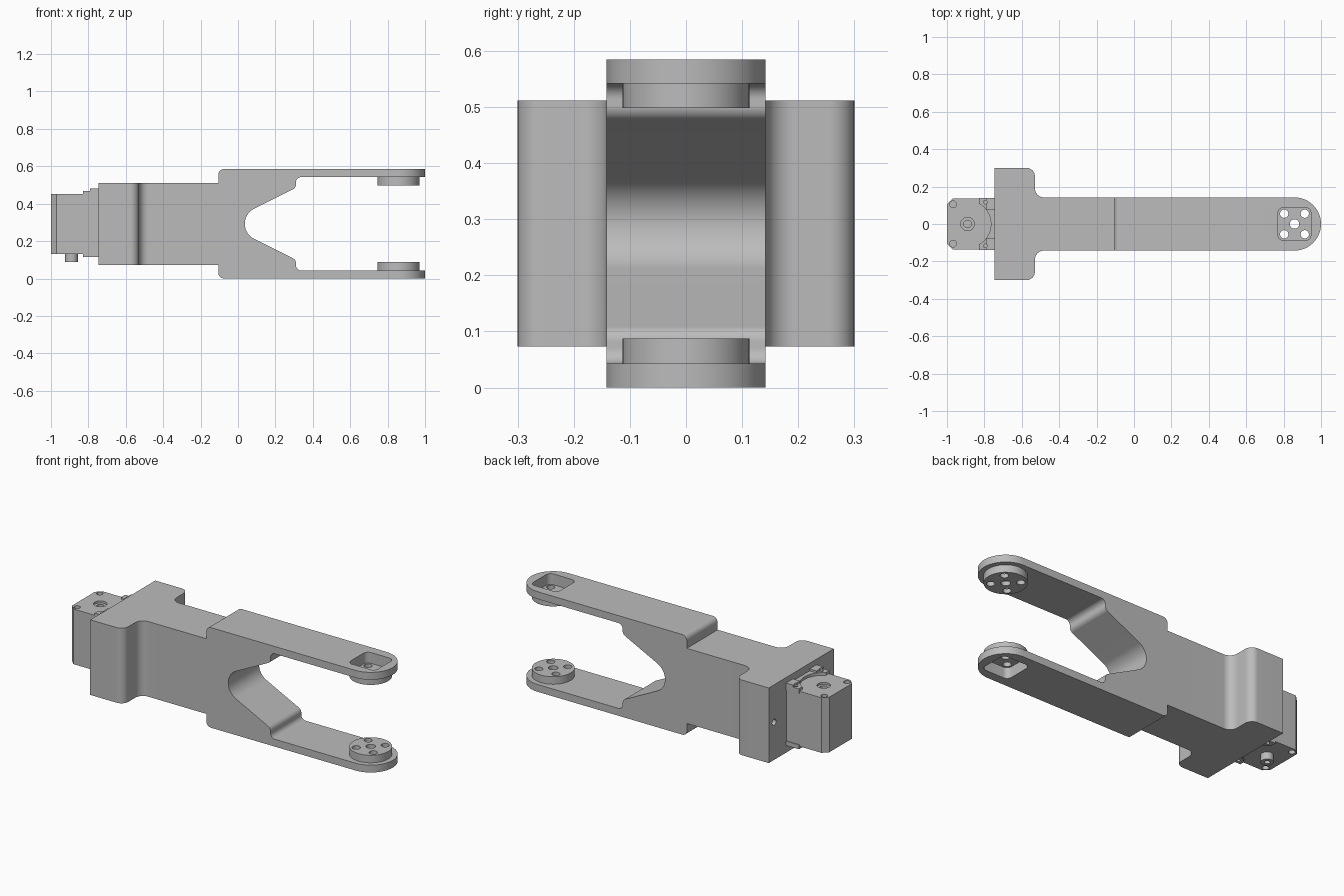
import bpy, bmesh, math
from mathutils import Vector

cube = bpy.data.objects.get("Cube")
if cube:
    bpy.data.objects.remove(cube, do_unlink=True)

grey = bpy.data.materials.new("satin_grey")
grey.use_nodes = True
COLOUR = (0.5, 0.5, 0.5, 1)
grey.diffuse_color = COLOUR
grey.node_tree.nodes["Principled BSDF"].inputs["Base Color"].default_value = COLOUR

MID = 0.2925  # height of the mirror plane


def fillet(points, steps=10):
    """Round the corners of a closed outline given as (u, v[, radius])."""
    out = []
    for i, p in enumerate(points):
        c = Vector(p[:2])
        if len(p) < 3:
            out.append(c)
            continue
        a = (Vector(points[i - 1][:2]) - c).normalized()
        b = (Vector(points[(i + 1) % len(points)][:2]) - c).normalized()
        half = a.angle(b) / 2
        centre = c + (a + b).normalized() * p[2] / math.sin(half)
        reach = p[2] / math.tan(half)
        start, end = c + a * reach - centre, c + b * reach - centre
        for s in range(steps + 1):
            t = s / steps
            d = (start.normalized().slerp(end.normalized(), t)) * p[2]
            out.append(centre + d)
    return out


def prism(name, outline, low, high, axis="Z"):
    """Extrude an outline along z (u=x, v=y) or along y (u=x, v=z)."""
    bm = bmesh.new()
    place = (lambda p, h: (p.x, p.y, h)) if axis == "Z" else (lambda p, h: (p.x, h, p.y))
    face = bm.faces.new([bm.verts.new(place(p, low)) for p in outline])
    new = bmesh.ops.extrude_face_region(bm, geom=[face])["geom"]
    shift = (0, 0, high - low) if axis == "Z" else (0, high - low, 0)
    bmesh.ops.translate(bm, vec=shift, verts=[v for v in new if isinstance(v, bmesh.types.BMVert)])
    bmesh.ops.recalc_face_normals(bm, faces=bm.faces)
    mesh = bpy.data.meshes.new(name)
    bm.to_mesh(mesh)
    bm.free()
    mesh.materials.append(grey)
    obj = bpy.data.objects.new(name, mesh)
    bpy.context.collection.objects.link(obj)
    return obj


def disc(name, x, y, r, low, high, sides=40):
    ring = [Vector((x + r * math.cos(k * math.tau / sides), y + r * math.sin(k * math.tau / sides)))
            for k in range(sides)]
    return prism(name, ring, low, high)


def box(name, x0, x1, y, low, high, r=None):
    corners = [(x0, -y), (x1, -y), (x1, y), (x0, y)]
    return prism(name, fillet([c + (r,) for c in corners]) if r else [Vector(c) for c in corners], low, high)


def combine(target, tool, operation="DIFFERENCE"):
    mod = target.modifiers.new("shape", "BOOLEAN")
    mod.operation, mod.solver, mod.object = operation, "EXACT", tool
    bpy.context.view_layer.objects.active = target
    bpy.ops.object.modifier_apply(modifier=mod.name)
    bpy.data.objects.remove(tool, do_unlink=True)


def smooth(obj):
    bpy.ops.object.select_all(action="DESELECT")
    obj.select_set(True)
    bpy.context.view_layer.objects.active = obj
    bpy.ops.object.shade_smooth_by_angle(angle=math.radians(30))


def flip(low, high, up):
    return (low, high) if up else (2 * MID - high, 2 * MID - low)


# Fork body: side silhouette crossed with the T-shaped plan
upper = [(-0.9, 0.512), (-0.105, 0.512), (-0.105, 0.585, 0.03), (1.1, 0.585),
         (1.1, 0.542), (0.31, 0.542, 0.028), (0.31, 0.485, 0.03)]
lower = [(p[0], 2 * MID - p[1]) + p[2:] for p in reversed(upper)]
fork = prism("fork_body", fillet(upper + [(-0.075, MID, 0.09)] + lower, 16), -0.5, 0.5, "Y")
side = [(-0.745, 0.3), (-0.53, 0.3, 0.045), (-0.53, 0.142, 0.05), (1.0, 0.142, 0.1419)]
plan = side + [(p[0], -p[1]) + p[2:] for p in reversed(side)]
combine(fork, prism("plan_tool", fillet(plan, 16), -0.2, 0.8), "INTERSECT")

# Pivot pads, with a square pocket and five holes in each arm
PX = 0.858
for up in (True, False):
    combine(fork, disc("pad", PX, 0, 0.113, *flip(0.498, 0.55, up), sides=64), "UNION")
    combine(fork, box("pocket", PX - 0.088, PX + 0.088, 0.088, *flip(0.522, 0.7, up), r=0.03))
    combine(fork, disc("centre_hole", PX, 0, 0.025, *flip(0.45, 0.56, up)))
    for sx in (-1, 1):
        for sy in (-1, 1):
            combine(fork, disc("bolt_hole", PX + sx * 0.055, sy * 0.055, 0.022, *flip(0.45, 0.56, up)))

# Bolt holes in the rear face of the crosshead
for sy in (-1, 1):
    ring = [Vector((sy * 0.25 + 0.018 * math.cos(k * math.tau / 24),
                    MID + 0.018 * math.sin(k * math.tau / 24))) for k in range(24)]
    drill = prism("rear_hole", ring, -0.06, 0.06, "Y")
    drill.rotation_euler.z = math.pi / 2
    drill.location.x = -0.745
    bpy.context.view_layer.update()
    combine(fork, drill)
smooth(fork)

# Motor housing with chamfered rear corners
MX = -0.89
corner = [(-0.74, 0.135), (-0.97, 0.135), (-1.0, 0.105)]
outline = corner + [(x, -y) for x, y in reversed(corner)]
motor = prism("motor_housing", [Vector(p) for p in outline], 0.13, 0.452)
for sy in (-1, 1):
    for z in (0.13, 0.452):
        combine(motor, disc("screw_hole", -0.967, sy * 0.105, 0.018, z - 0.025, z + 0.025, 24))
combine(motor, disc("shaft_recess", MX, 0, 0.036, 0.44, 0.5))
combine(motor, disc("shaft_bore", MX, 0, 0.02, 0.42, 0.5, 24))
smooth(motor)

# Output shaft under the motor
shaft = disc("output_shaft", MX, 0, 0.034, 0.088, 0.14)
combine(shaft, disc("shaft_socket", MX, 0, 0.015, 0.05, 0.11, 24))
smooth(shaft)

# Motor clamps above and below, scooped around the shaft
for name, up in (("upper_clamp", True), ("lower_clamp", False)):
    z0, z1, z2 = (0.44, 0.468, 0.48) if up else (0.115, 0.14, 0.115)
    clamp = box(name, -0.828, -0.74, 0.14, z0, z1)
    if up:
        for sy in (-1, 1):
            ridge = box("ridge", -0.79, -0.74, 0.032, z0, z2)
            ridge.location.y = sy * 0.108
            bpy.context.view_layer.update()
            combine(clamp, ridge, "UNION")
    combine(clamp, disc("scoop", MX, 0, 0.125, 0, 0.6, 96))
    for sy in (-1, 1):
        combine(clamp, disc("clamp_hole", -0.795, sy * 0.117, 0.01, z0 - 0.1, z0 + 0.1, 20))
    smooth(clamp)
